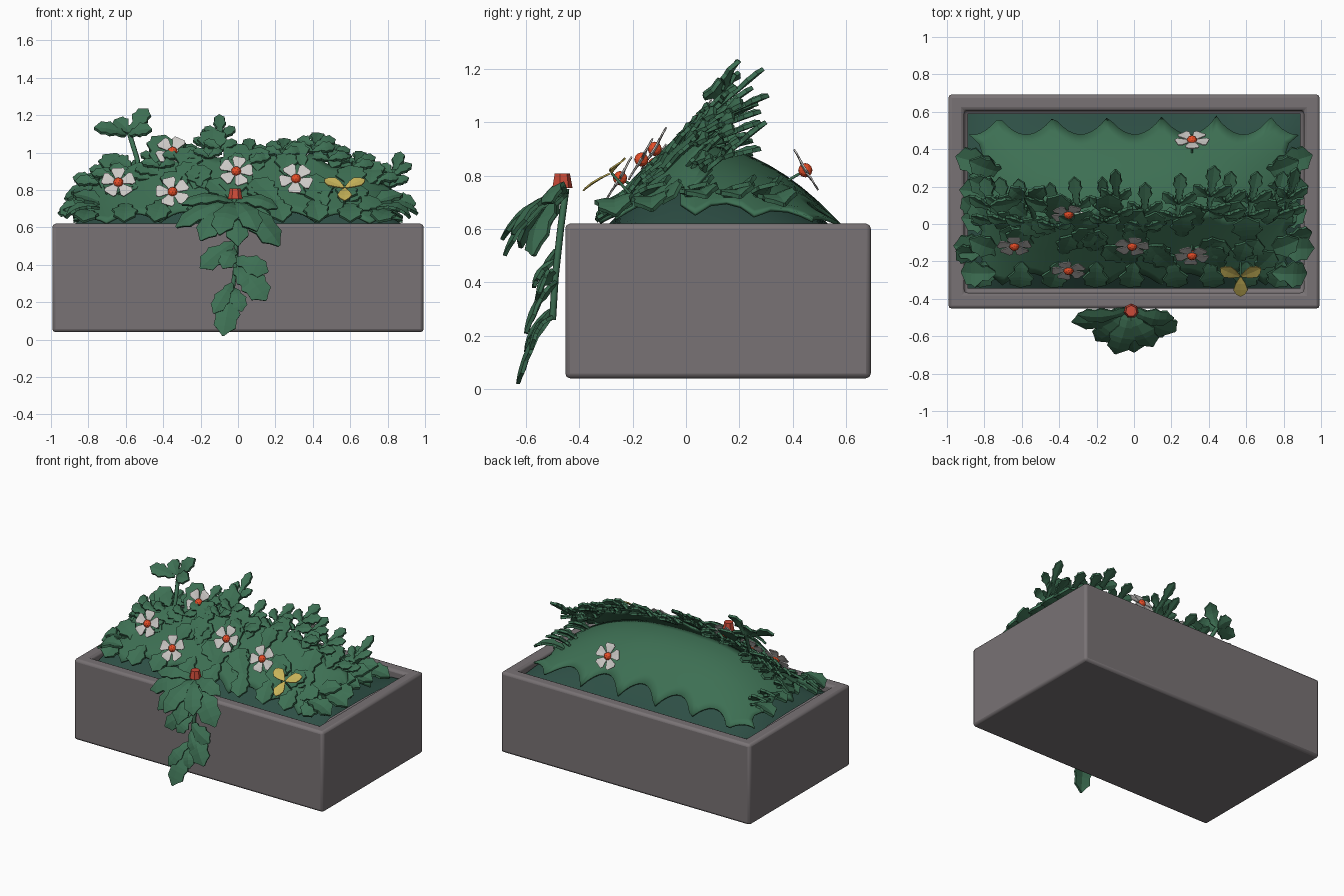
import bpy, bmesh, math, random
from mathutils import Vector as V

if "Cube" in bpy.data.objects:
    bpy.data.objects.remove(bpy.data.objects["Cube"])
random.seed(4)

def material(name, rgb):
    m = bpy.data.materials.new(name)
    m.diffuse_color = (*rgb, 1)
    m.use_nodes = True
    m.node_tree.nodes["Principled BSDF"].inputs["Base Color"].default_value = m.diffuse_color
    return m

STONE = material("stone grey", (0.19, 0.17, 0.177))
GREEN = material("leaf green", (0.047, 0.16, 0.087))
DARK = material("deep green", (0.027, 0.078, 0.06))
WHITE = material("petal white", (0.6, 0.58, 0.56))
RED = material("flower red", (0.95, 0.09, 0.025))
BUD = material("bud red", (0.6, 0.07, 0.04))
YELLOW = material("petal yellow", (0.57, 0.45, 0.1))

def finish(bm, name, mat, thick=0.0, smooth=None):
    bmesh.ops.recalc_face_normals(bm, faces=bm.faces)
    me = bpy.data.meshes.new(name)
    bm.to_mesh(me)
    bm.free()
    ob = bpy.data.objects.new(name, me)
    bpy.context.collection.objects.link(ob)
    me.materials.append(mat)
    if thick:
        s = ob.modifiers.new("thickness", 'SOLIDIFY')
        s.thickness, s.offset = thick, 0
    if smooth:
        bpy.context.view_layer.objects.active = ob
        ob.select_set(True)
        bpy.ops.object.shade_smooth_by_angle(angle=math.radians(smooth))
        ob.select_set(False)
    return ob

# Leaf and petal outlines: (position along the rib, half width)
LEAF = [(0, .05), (.2, .28), (.33, .25), (.55, .5), (.66, .4), (.82, .42), (.9, .22), (1, .03)]
PETAL = [(.08, .12), (.45, .3), (.8, .5), (1, .4)]
POINTED = [(.05, .08), (.35, .35), (.65, .5), (.88, .3), (1, .02)]

def leaf(bm, base, tip, up, width, bulge=0.0, shape=LEAF, fold=.2):
    base, tip = V(base), V(tip)
    d = tip - base
    side = d.cross(V(up)).normalized()
    n = side.cross(d).normalized()
    rows = []
    for t, w in shape:
        p = base + d * t + n * bulge * 4 * t * (1 - t)
        w *= width
        rows.append([bm.verts.new(p + side * w * s + n * w * fold * abs(s)) for s in (-1, 0, 1)])
    for a, b in zip(rows, rows[1:]):
        for i in (0, 1):
            bm.faces.new((a[i], a[i + 1], b[i + 1], b[i]))

def sprig(bm, base, tip, size):
    """A stalk end with a top leaf and two pairs of side leaves."""
    base, tip = V(base), V(tip)
    up = V((0, -.75, .6))
    d = tip - base
    leaf(bm, base + d * .45, tip, up, size * .85)
    leaf(bm, base, base + d * .6, up, size * .5)
    for s in (-1, 1):
        leaf(bm, base + d * .3, base + d * .65 + V((s * size, -.02, .0)), up, size * .75, .01)
        leaf(bm, base, base + d * .25 + V((s * size * 1.1, -.03, .0)), up, size * .75, .015)

def stem(name, pts, r):
    cu = bpy.data.curves.new(name, 'CURVE')
    cu.dimensions = '3D'
    cu.bevel_depth, cu.bevel_resolution, cu.use_fill_caps = r, 1, True
    sp = cu.splines.new('POLY')
    sp.points.add(len(pts) - 1)
    for p, c in zip(sp.points, pts):
        p.co = (*c, 1)
    ob = bpy.data.objects.new(name, cu)
    bpy.context.collection.objects.link(ob)
    cu.materials.append(GREEN)

# Stone trough: flat rim, upright inner walls and worn edges
bm = bmesh.new()
bmesh.ops.create_cube(bm, size=1)
for v in bm.verts:
    v.co = V((v.co.x * 1.985, v.co.y * 1.145 + .12, v.co.z * .58 + .33))
top = max(bm.faces, key=lambda f: f.calc_center_median().z)
bmesh.ops.inset_region(bm, faces=[top], thickness=.12)
ext = bmesh.ops.extrude_discrete_faces(bm, faces=[top])["faces"][0]
bmesh.ops.translate(bm, verts=ext.verts, vec=(0, 0, -.12))
box = finish(bm, "stone_trough", STONE)
b = box.modifiers.new("worn edges", 'BEVEL')
b.width, b.segments = .018, 2
bpy.context.view_layer.objects.active = box
box.select_set(True)
bpy.ops.object.shade_smooth_by_angle(angle=math.radians(35))
box.select_set(False)

# Height rules for the two foliage sheets
def front_z(x, y):
    return .62 + .97 * (y + .33) * (1 - .72 * min(1, abs(x / .9)) ** 3)

def back_z(x, y):
    return .62 + .29 * (1 - max(0, (y - .03) / .54) ** 2) * (1 - .93 * min(1, abs(x / .9)) ** 2.5)

def scallop(x, step):
    return abs(math.sin(math.pi * x / step)) ** .8

def sheet(name, y_low, y_high, height, mat, thick=.014, half=.88, nx=60, ny=9):
    bm = bmesh.new()
    rows = []
    for j in range(ny + 1):
        t = j / ny
        row = []
        for i in range(nx + 1):
            h = half - .07 * scallop(j, 4) if thick else half
            x = h * (2 * i / nx - 1)
            y = y_low(x) * (1 - t) + y_high(x) * t
            row.append(bm.verts.new((x, y, height(x, y))))
        rows.append(row)
    for a, c in zip(rows, rows[1:]):
        for i in range(nx):
            bm.faces.new((a[i], a[i + 1], c[i + 1], c[i]))
    return finish(bm, name, mat, thick, 40)

sheet("front_foliage", lambda x: -.33 + .07 * scallop(x + .14, .28),
      lambda x: .1 - .07 * scallop(x, .2), front_z, GREEN)
sheet("back_foliage", lambda x: .575 - .1 * scallop(x + .14, .29),
      lambda x: -.02, back_z, GREEN)
# Dark undergrowth filling the trough up to its inner walls
sheet("undergrowth", lambda x: -.345, lambda x: .59,
      lambda x, y: min(front_z(x, y), back_z(x, y)) - .04, DARK, 0, .89, 60, 16)

# Leaves lying on the front slope
bm = bmesh.new()
UP = (0, -.7, .7)
for i in range(40):
    x = -.84 + 1.68 * (i * .618 % 1)
    y = random.uniform(-.25, .06)
    p = V((x, y, front_z(x, y) + .002))
    a = random.uniform(-.9, .9) + x * .6
    L = random.uniform(.15, .21)
    e = p + V((math.sin(a) * L, math.cos(a) * L * .65, 0))
    e.x = max(-.95, min(.95, e.x))
    e.z = front_z(e.x, e.y) + .025
    leaf(bm, p, e, UP, L * .8, .006, fold=.1)
# Leaves hanging at the lower front edge
for i in range(9):
    x = -.8 + i * .2
    leaf(bm, (x, -.2, front_z(x, -.2) + .005), (x + random.uniform(-.05, .05), -.335, .63), UP, .14, .01)
finish(bm, "front_leaves", GREEN, .014)

# Comb of taller sprigs along the ridge: x, y, top height, size
bm = bmesh.new()
for x, y, z, s in [(-.1, .29, 1.2, .08), (-.17, .25, 1.13, .07), (.43, .31, 1.1, .1), (.52, .28, 1.04, .09),
                   (.25, .27, 1.07, .09), (.66, .28, 1.0, .09), (.87, .3, 1.0, .08), (.8, .28, .9, .09),
                   (-.32, .25, 1.06, .09), (-.62, .24, .95, .09), (-.8, .25, .88, .1), (-.72, .25, .93, .09),
                   (.06, .22, 1.07, .09), (-.45, .22, 1.03, .08)]:
    bx, by = x * .93, y - .23
    sprig(bm, (bx, by, front_z(bx, by) + .01), (x, y, z), s)
# Leaves spilling over both short ends
for s in (-1, 1):
    for y, z, e in [(-.24, .65, .92), (-.1, .67, .96), (.05, .72, .92), (.2, .72, .93), (.34, .69, .95)]:
        leaf(bm, (s * .74, y - .02, .7), (s * e, y + random.uniform(-.03, .03), z), (0, -.2, 1), .15, .03)
    for y in (-.08, .08, .24, .34):
        leaf(bm, (s * .7, y - .06, .7), (s * .88, y, .77), (0, -.5, 1), .13, .02)
# Tall stem's leaves
for tip, base in [((-.77, .1, 1.13), (-.6, .14, 1.09)), ((-.48, .2, 1.23), (-.57, .15, 1.1)),
                  ((-.66, .2, 1.17), (-.58, .15, 1.1)), ((-.46, .1, 1.12), (-.58, .14, 1.09))]:
    leaf(bm, base, tip, UP, .1, .015)
finish(bm, "ridge_leaves", GREEN, .016)
stem("tall_stem", [(-.52, -.02, .84), (-.54, .06, .97), (-.58, .15, 1.1)], .014)

# Hanging plant in front: crown of drooping leaves, stem and lower leaves
bm = bmesh.new()
crown = V((-.02, -.45, .73))
for x, y, z, w in [(-.33, -.52, .6, .13), (-.3, -.48, .72, .09), (-.2, -.62, .53, .15), (-.1, -.69, .56, .14),
                   (.0, -.68, .5, .14), (.1, -.65, .58, .14), (.22, -.57, .5, .17), (.21, -.5, .7, .11)]:
    leaf(bm, crown, (x, y, z), (0, -.6, .8), w, .045, fold=-.2)
for base, tip, w in [((-.02, -.48, .52), (-.2, -.54, .38), .12), ((-.02, -.49, .43), (.16, -.55, .36), .12),
                     ((.0, -.49, .4), (.15, -.6, .21), .15), ((-.02, -.5, .38), (.08, -.57, .27), .1),
                     ((-.03, -.5, .28), (-.08, -.63, .02), .14), ((-.03, -.5, .3), (-.13, -.6, .14), .09),
                     ((-.02, -.49, .48), (-.08, -.57, .38), .1), ((-.02, -.5, .27), (.02, -.58, .15), .09)]:
    leaf(bm, base, tip, (0, -1, .4), w, .025, fold=-.2)
finish(bm, "hanging_leaves", GREEN, .014)
stem("hanging_stem", [(-.02, -.45, .75), (-.01, -.47, .6), (-.01, -.49, .42), (-.03, -.5, .26)], .013)
bm = bmesh.new()
bmesh.ops.create_cone(bm, cap_ends=True, segments=7, radius1=.04, radius2=.03, depth=.055)
bmesh.ops.translate(bm, verts=bm.verts, vec=(-.015, -.465, .78))
finish(bm, "hanging_bud", BUD)

# White flowers with red centres
def flower(name, pos, n, count, r, width, shape, mat, start, fold):
    pos, n = V(pos), V(n).normalized()
    sx = n.cross(V((0, 0, 1))).normalized()
    sy = sx.cross(n)
    bm = bmesh.new()
    for k in range(count):
        a = start + k * math.tau / count
        leaf(bm, pos, pos + (sx * math.cos(a) + sy * math.sin(a)) * r + n * .01, n, width, .004, shape, fold)
    finish(bm, name, mat, .006)

for i, (x, y, z, ny) in enumerate([(-.64, -.1, .83, -1), (-.35, .07, .995, -1), (-.35, -.23, .78, -1),
                                   (-.01, -.1, .89, -1), (.31, -.15, .85, -1), (.31, .43, .81, 1)]):
    n = V((0, ny * .85, .5)).normalized()
    p = V((x, y, z)) + n * .012
    flower(f"white_flower_{i}", p, n, 5, .088, .074, PETAL, WHITE, i * .5 + .3, .05)
    bm = bmesh.new()
    bmesh.ops.create_icosphere(bm, subdivisions=2, radius=.027)
    bmesh.ops.translate(bm, verts=bm.verts, vec=p + n * .008)
    finish(bm, f"flower_centre_{i}", RED)
    stem(f"flower_stem_{i}", [p, p - n * .07], .006)

# Three-petalled yellow flower
flower("yellow_flower", (.57, -.28, .81), (0, -.6, .8), 3, .125, .078, POINTED, YELLOW, math.pi / 6, .1)
stem("yellow_stem", [(.57, -.28, .81), (.57, -.2, .72)], .006)
